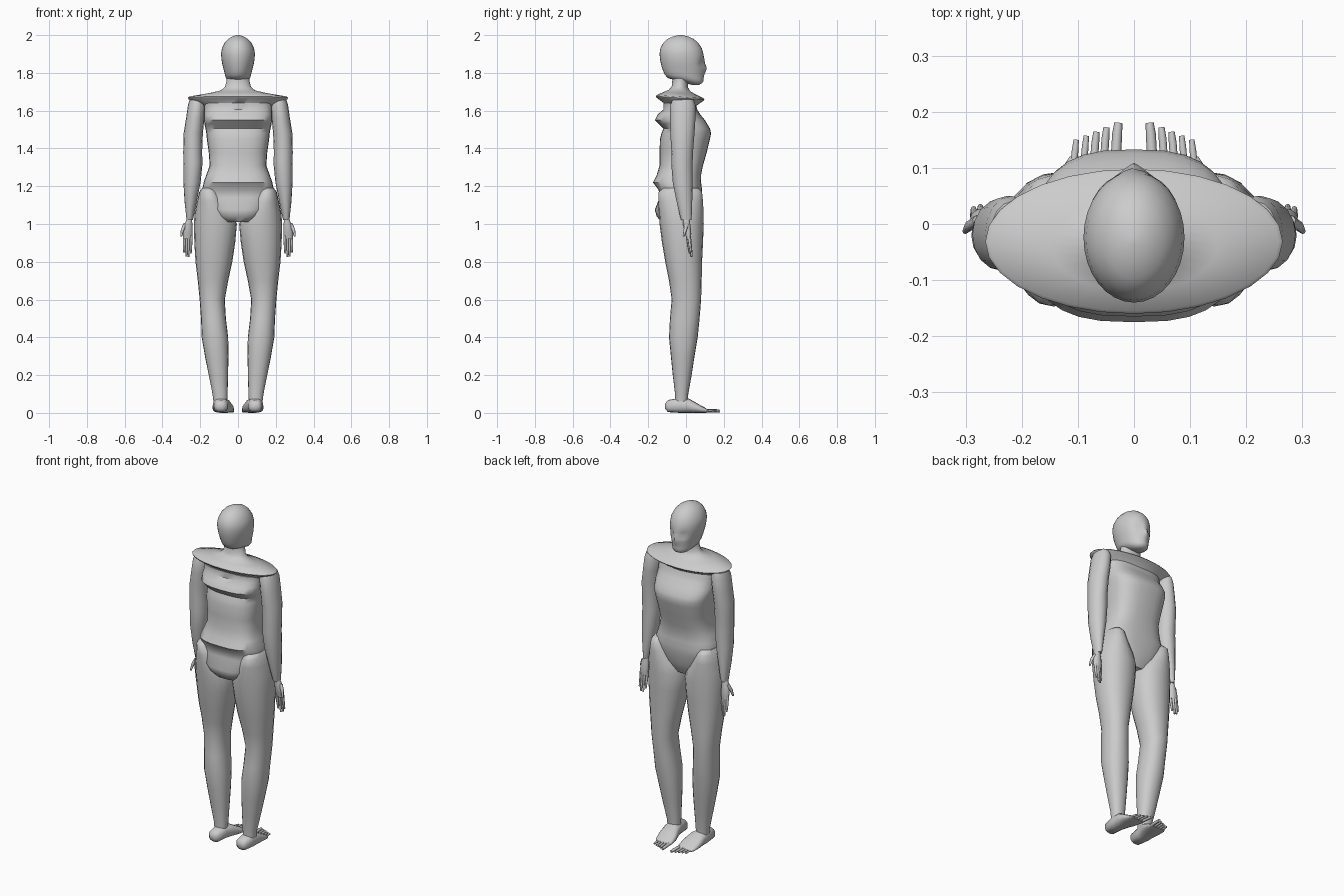
import bpy, bmesh, math
from mathutils import Vector


def sgnpow(v, p):
    return math.copysign(abs(v) ** p, v)


def loft(bm, rings, n=20, axis='z', exp=2.0, tilt=0.0):
    """Rings are (t, x0, x1, b0, b1): a rounded section at t along the axis."""
    loops = []
    for t, x0, x1, b0, b1 in rings:
        loop = []
        for i in range(n):
            a = 2 * math.pi * i / n
            x = (x0 + x1) / 2 + (x1 - x0) / 2 * sgnpow(math.cos(a), 2 / exp)
            b = (b0 + b1) / 2 + (b1 - b0) / 2 * sgnpow(math.sin(a), 2 / exp)
            co = (x, b, t + tilt * b) if axis == 'z' else (x, t, b)
            loop.append(bm.verts.new(co))
        loops.append(loop)
    for lo, hi in zip(loops, loops[1:]):
        for i in range(n):
            j = (i + 1) % n
            bm.faces.new((lo[i], lo[j], hi[j], hi[i]))
    bm.faces.new(loops[0][::-1])
    bm.faces.new(loops[-1])


def tube(bm, points, radii, n=8):
    """Tapered finger or toe through the given points."""
    loops = []
    for k, p in enumerate(points):
        d = Vector(points[min(k + 1, len(points) - 1)]) - Vector(points[max(k - 1, 0)])
        q = d.to_track_quat('Z', 'Y')
        loops.append([bm.verts.new(Vector(p) + q @ Vector((
            radii[k] * math.cos(2 * math.pi * i / n),
            radii[k] * math.sin(2 * math.pi * i / n), 0))) for i in range(n)])
    for lo, hi in zip(loops, loops[1:]):
        for i in range(n):
            bm.faces.new((lo[i], lo[(i + 1) % n], hi[(i + 1) % n], hi[i]))
    bm.faces.new(loops[0][::-1])
    bm.faces.new(loops[-1])


def finish(bm, name, mirror=False, angle=50):
    bmesh.ops.recalc_face_normals(bm, faces=bm.faces)
    me = bpy.data.meshes.new(name)
    bm.to_mesh(me)
    bm.free()
    me.shade_smooth()
    me.set_sharp_from_angle(angle=math.radians(angle))
    ob = bpy.data.objects.new(name, me)
    bpy.context.collection.objects.link(ob)
    if mirror:
        ob.modifiers.new("mirror", 'MIRROR')
    return ob


def sym(rows):
    return [(z, -w, w, b, f) for z, w, b, f in rows]


# torso: briefs, hips, waist, chest
bm = bmesh.new()
loft(bm, sym([
    (1.01, .085, -.13, .04), (1.04, .12, -.155, .055), (1.075, .145, -.165, .07),
    (1.14, .185, -.14, .08), (1.18, .19, -.145, .085), (1.22, .182, -.175, .08),
    (1.26, .168, -.155, .08), (1.31, .15, -.14, .09), (1.38, .155, -.14, .11),
    (1.45, .165, -.138, .127), (1.48, .168, -.13, .133), (1.505, .172, -.12, .127),
    (1.53, .178, -.145, .112), (1.55, .18, -.165, .10), (1.58, .18, -.15, .075),
    (1.605, .18, -.12, .06), (1.64, .18, -.12, .05)]), n=28, exp=2.7)
finish(bm, "torso")

# flared shoulder plate running up into the neck
bm = bmesh.new()
loft(bm, sym([
    (1.61, .17, -.115, .05), (1.63, .2, -.115, .055), (1.657, .26, -.155, .09),
    (1.665, .265, -.16, .098), (1.672, .258, -.155, .092), (1.69, .15, -.12, .05),
    (1.705, .09, -.09, .022), (1.725, .068, -.075, .01), (1.76, .06, -.072, .012),
    (1.80, .058, -.07, .02)]), n=28, tilt=-.07)
finish(bm, "shoulders_and_neck")

# head, with nose and eye sockets pushed in and out
bm = bmesh.new()
loft(bm, sym([
    (1.737, .022, .03, .07), (1.745, .04, 0, .085), (1.757, .053, -.04, .093),
    (1.772, .064, -.095, .093), (1.79, .069, -.112, .094), (1.81, .074, -.121, .097),
    (1.83, .079, -.128, .1), (1.85, .084, -.133, .098), (1.87, .087, -.137, .098),
    (1.90, .09, -.14, .092), (1.93, .085, -.136, .084), (1.96, .07, -.12, .064),
    (1.98, .052, -.098, .04), (1.993, .03, -.068, .012), (2.0, .008, -.038, -.02)]),
    n=32)
for v in bm.verts:
    x, y, z = v.co
    if y > .02:
        v.co.y += .011 * math.exp(-(x / .014) ** 2 - ((z - 1.82) / .025) ** 2)
        v.co.y -= .014 * math.exp(-((abs(x) - .036) / .018) ** 2 - ((z - 1.85) / .018) ** 2)
finish(bm, "head")

# arms
bm = bmesh.new()
loft(bm, [
    (1.02, .24, .273, -.025, .028), (1.035, .235, .274, -.03, .03),
    (1.12, .218, .283, -.05, .033), (1.22, .198, .289, -.07, .035),
    (1.32, .188, .289, -.078, .035), (1.38, .19, .29, -.077, .037),
    (1.48, .186, .288, -.083, .045), (1.56, .178, .275, -.085, .05),
    (1.63, .172, .265, -.083, .05), (1.66, .18, .255, -.07, .04)], n=16)
finish(bm, "arms", True)

# hands with four fingers and a thumb
bm = bmesh.new()
loft(bm, [
    (.92, .243, .29, .003, .025), (.95, .24, .292, -.005, .028),
    (.99, .24, .287, -.015, .024), (1.03, .245, .27, -.015, .018)], n=12)
for x, y, end in ((.248, .008, .845), (.26, .015, .825), (.272, .018, .828), (.284, .014, .85)):
    tube(bm, [(x, y, .94), (x + .001, y + .006, .89), (x + .002, y + .013, end)],
         (.008, .007, .005))
tube(bm, [(.278, .005, 1.0), (.294, -.004, .97), (.301, -.013, .935)], (.011, .009, .005))
finish(bm, "hands", True)

# legs
bm = bmesh.new()
loft(bm, [
    (.06, .058, .13, -.058, .01), (.1, .055, .135, -.058, .012),
    (.2, .053, .155, -.07, .03), (.3, .05, .175, -.08, .045),
    (.4, .052, .192, -.09, .062), (.5, .064, .196, -.085, .072),
    (.6, .07, .203, -.076, .08), (.7, .052, .213, -.09, .083),
    (.8, .03, .225, -.11, .085), (.9, .015, .231, -.127, .09),
    (1.0, .006, .234, -.14, .094), (1.06, .03, .229, -.144, .093),
    (1.12, .07, .217, -.147, .09), (1.17, .1, .205, -.145, .085),
    (1.19, .115, .19, -.12, .065)], n=20, exp=2.2)
finish(bm, "legs", True)

# feet with toes
bm = bmesh.new()
loft(bm, [
    (-.11, .075, .11, .02, .05), (-.095, .055, .125, .004, .068),
    (-.03, .05, .133, 0, .08), (.015, .036, .134, 0, .076),
    (.06, .022, .135, 0, .05), (.1, .02, .128, 0, .028),
    (.12, .025, .115, .002, .015)], n=16, axis='y', exp=2.5)
for x, tip, r in ((.03, .18, .009), (.051, .172, .007), (.069, .164, .007),
                  (.087, .157, .006), (.105, .15, .006)):
    tube(bm, [(x + .004, .09, .012), (x, tip - .02, .011), (x - .002, tip, .009)],
         (r, r, r * .8))
finish(bm, "feet", True)
